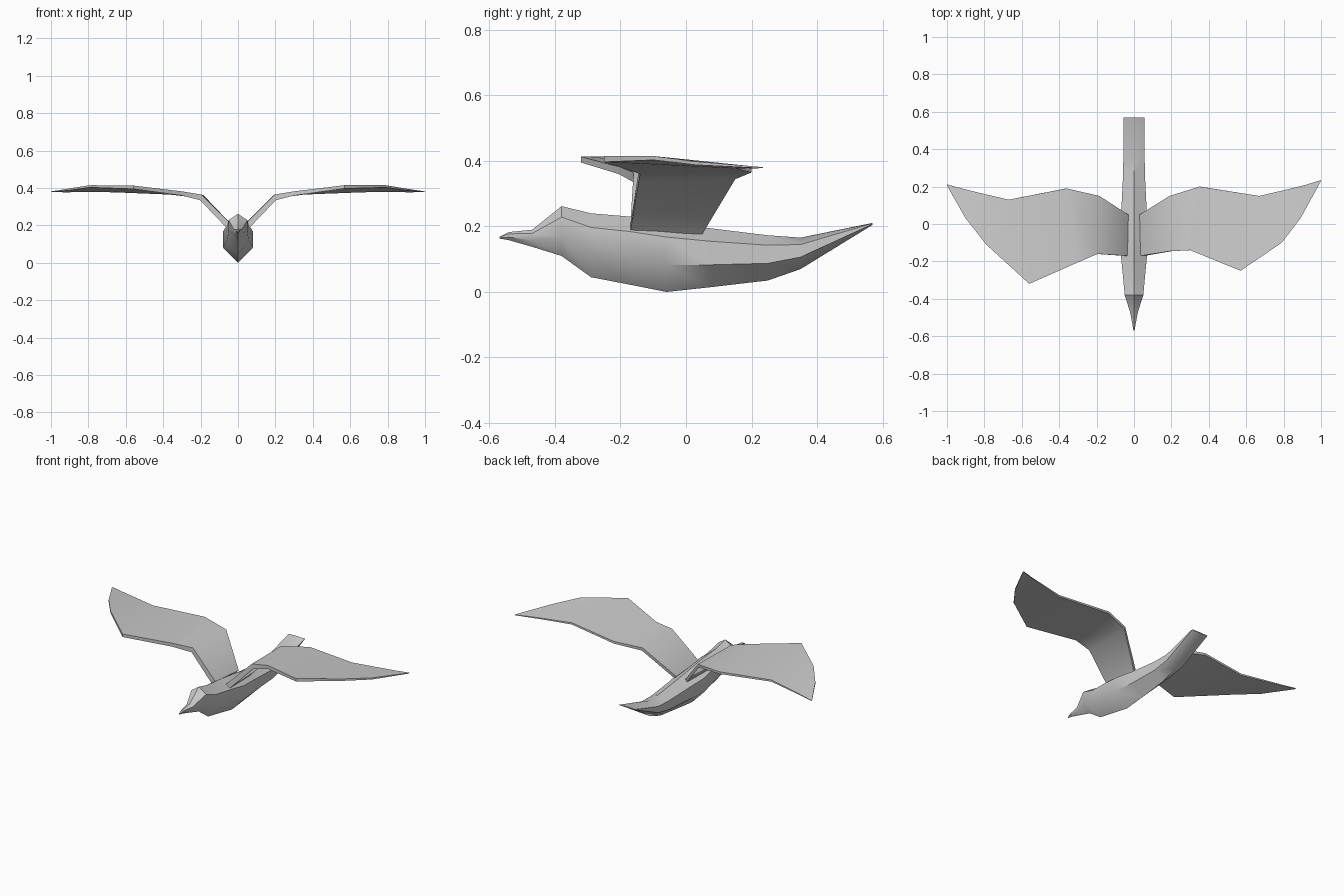
import bpy, bmesh
from mathutils import Vector

if "Cube" in bpy.data.objects:
    bpy.data.objects.remove(bpy.data.objects["Cube"])


def loft(name, rings):
    """Skin a list of equal-sized closed rings and cap both ends."""
    bm = bmesh.new()
    rows = [[bm.verts.new(p) for p in ring] for ring in rings]
    n = len(rows[0])
    for a, b in zip(rows, rows[1:]):
        for i in range(n):
            j = (i + 1) % n
            bm.faces.new((a[i], a[j], b[j], b[i]))
    bm.faces.new(rows[0])
    bm.faces.new(rows[-1])
    bmesh.ops.recalc_face_normals(bm, faces=bm.faces[:])
    mesh = bpy.data.meshes.new(name)
    bm.to_mesh(mesh)
    bm.free()
    obj = bpy.data.objects.new(name, mesh)
    bpy.context.collection.objects.link(obj)
    bpy.ops.object.select_all(action='DESELECT')
    obj.select_set(True)
    bpy.context.view_layer.objects.active = obj
    bpy.ops.object.shade_smooth_by_angle(angle=0.75)
    return obj


# Body with beak, head and tail: y, top z, bottom z, half width
stations = [
    (-0.57, .168, .163, .003), (-0.54, .183, .158, .008),
    (-0.47, .190, .138, .021), (-0.38, .262, .110, .050),
    (-0.29, .240, .045, .058), (-0.17, .230, .022, .070),
    (-0.06, .215, .000, .080), (0.07, .195, .014, .068),
    (0.25, .173, .035, .059), (0.35, .166, .070, .057),
    (0.57, .211, .205, .055)]


def body_ring(y, top, bot, w):
    h = top - bot
    return [(0, y, top), (w, y, bot + .78 * h), (w, y, bot + .38 * h),
            (0, y, bot), (-w, y, bot + .38 * h), (-w, y, bot + .78 * h)]


loft("body", [body_ring(*s) for s in stations])


# Wings: front edge point, rear edge point, thickness vector (x, z)
def wing(name, side, front, rear):
    thick = [(.022, -.022), (.008, -.03), (.004, -.022), (0, -.018),
             (0, -.012), (0, -.010), (0, -.004)]
    rings = []
    for f, r, (tx, tz) in zip(front, rear, thick):
        f = Vector((f[0] * side, f[1], f[2]))
        r = Vector((r[0] * side, r[1], r[2]))
        d = Vector((tx * side, 0, tz))
        rings.append([f, r, r + d * .6, f + d])
    loft(name, rings)


wing("wing_right", 1,
     [(.035, -.17, .205), (.195, -.145, .365), (.30, -.14, .382), (.57, -.25, .415),
      (.79, -.10, .415), (.89, .03, .398), (.997, .225, .382)],
     [(.03, .05, .19), (.19, .15, .362), (.35, .20, .378), (.67, .15, .388),
      (.84, .19, .385), (.92, .21, .383), (1.0, .235, .381)])
wing("wing_left", -1,
     [(.035, -.17, .205), (.195, -.16, .365), (.30, -.205, .382), (.56, -.32, .413),
      (.79, -.11, .415), (.90, .03, .398), (.997, .20, .382)],
     [(.03, .05, .19), (.185, .15, .362), (.36, .19, .378), (.67, .13, .388),
      (.84, .17, .385), (.92, .19, .383), (1.0, .212, .381)])
